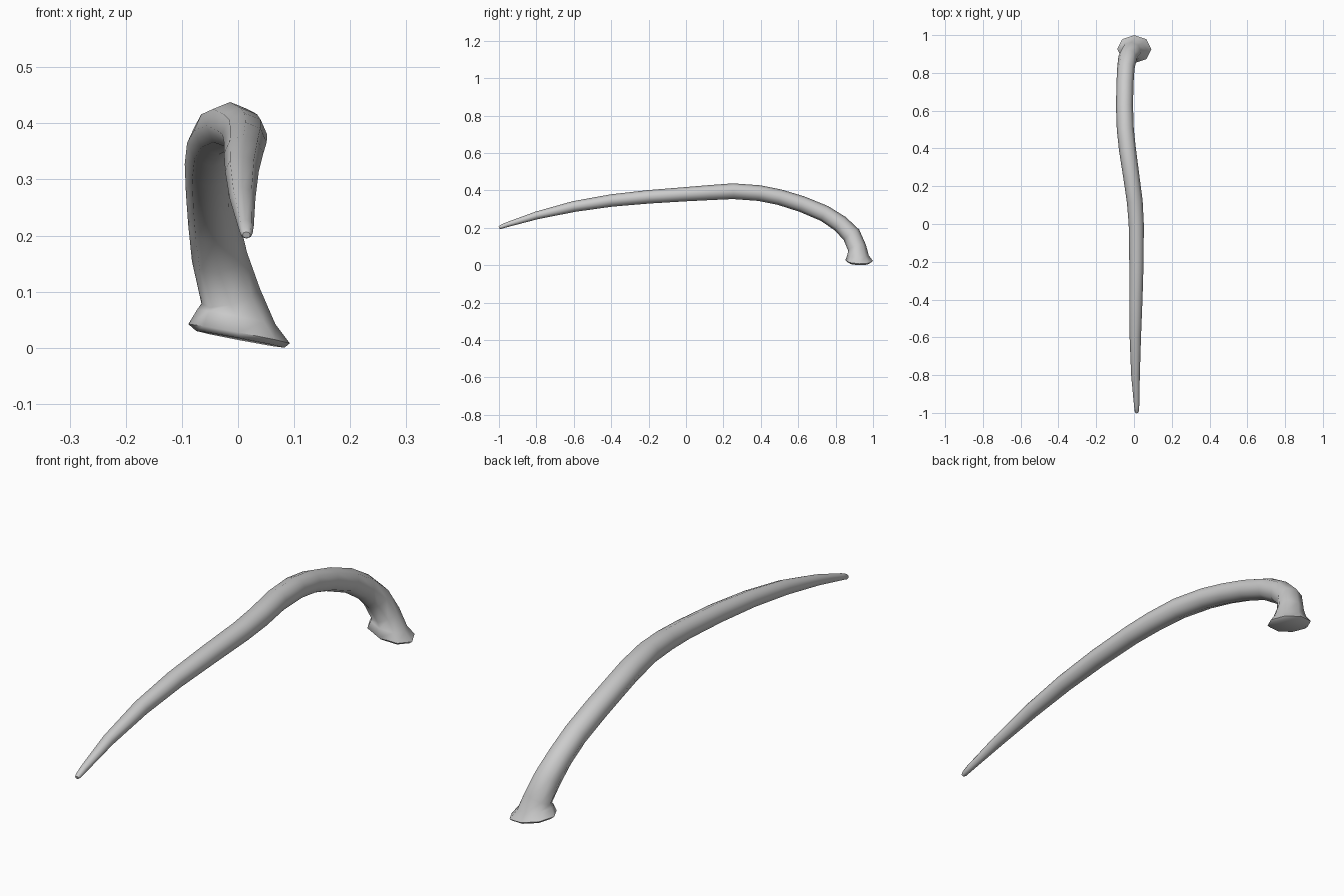
import bpy, bmesh, math
from mathutils import Vector

SIDES = 8
# Centre line from foot to tip: x, y, z, half width across, half thickness
path = [
    (-0.013, 0.915, 0.095, 0.054, 0.050),
    (-0.033, 0.885, 0.165, 0.050, 0.050),
    (-0.043, 0.825, 0.225, 0.046, 0.046),
    (-0.048, 0.740, 0.280, 0.045, 0.044),
    (-0.050, 0.620, 0.330, 0.045, 0.043),
    (-0.046, 0.500, 0.367, 0.045, 0.042),
    (-0.034, 0.390, 0.389, 0.045, 0.042),
    (-0.014, 0.250, 0.399, 0.043, 0.042),
    (0.004, 0.120, 0.391, 0.042, 0.040),
    (0.012, 0.000, 0.383, 0.040, 0.038),
    (0.013, -0.200, 0.369, 0.038, 0.036),
    (0.010, -0.400, 0.349, 0.035, 0.033),
    (0.007, -0.600, 0.317, 0.030, 0.029),
    (0.008, -0.800, 0.269, 0.023, 0.021),
    (0.014, -0.960, 0.219, 0.014, 0.013),
    (0.015, -0.992, 0.207, 0.011, 0.010),
    (0.015, -1.000, 0.204, 0.007, 0.006),
]
# Tilted flared foot, from the underside up
foot = [
    (0.004, 0.925, 0.018, 0.080, 0.062),
    (0.002, 0.926, 0.028, 0.092, 0.074),
    (-0.003, 0.920, 0.058, 0.071, 0.057),
]

bm = bmesh.new()


def add_ring(section, tangent):
    x, y, z, a, b = section
    t = tangent.normalized()
    side = Vector((1, 0, 0))
    side = (side - t * side.dot(t)).normalized()
    up = t.cross(side)
    ring = []
    for i in range(SIDES):
        ang = 2 * math.pi * i / SIDES
        ring.append(bm.verts.new(Vector((x, y, z))
                    + side * a * math.cos(ang) + up * b * math.sin(ang)))
    return ring


rings = [add_ring(s, Vector((0.19, 0.03, 1))) for s in foot]
for i, s in enumerate(path):
    before = path[i - 1] if i else foot[-1]
    after = path[min(i + 1, len(path) - 1)]
    rings.append(add_ring(s, Vector(after[:3]) - Vector(before[:3])))

# Skin between rings and close both ends
for r0, r1 in zip(rings, rings[1:]):
    for i in range(SIDES):
        j = (i + 1) % SIDES
        bm.faces.new((r0[i], r0[j], r1[j], r1[i]))
bm.faces.new(rings[0][::-1])
bm.faces.new(rings[-1])

# Rest the lowest point on the floor
low = min(v.co.z for v in bm.verts)
for v in bm.verts:
    v.co.z -= low
bmesh.ops.recalc_face_normals(bm, faces=bm.faces)

mesh = bpy.data.meshes.new("curved_arm")
bm.to_mesh(mesh)
bm.free()
arm = bpy.data.objects.new("curved_arm", mesh)
bpy.context.collection.objects.link(arm)
bpy.context.view_layer.objects.active = arm
arm.select_set(True)
bpy.ops.object.shade_smooth_by_angle(angle=math.radians(65))
